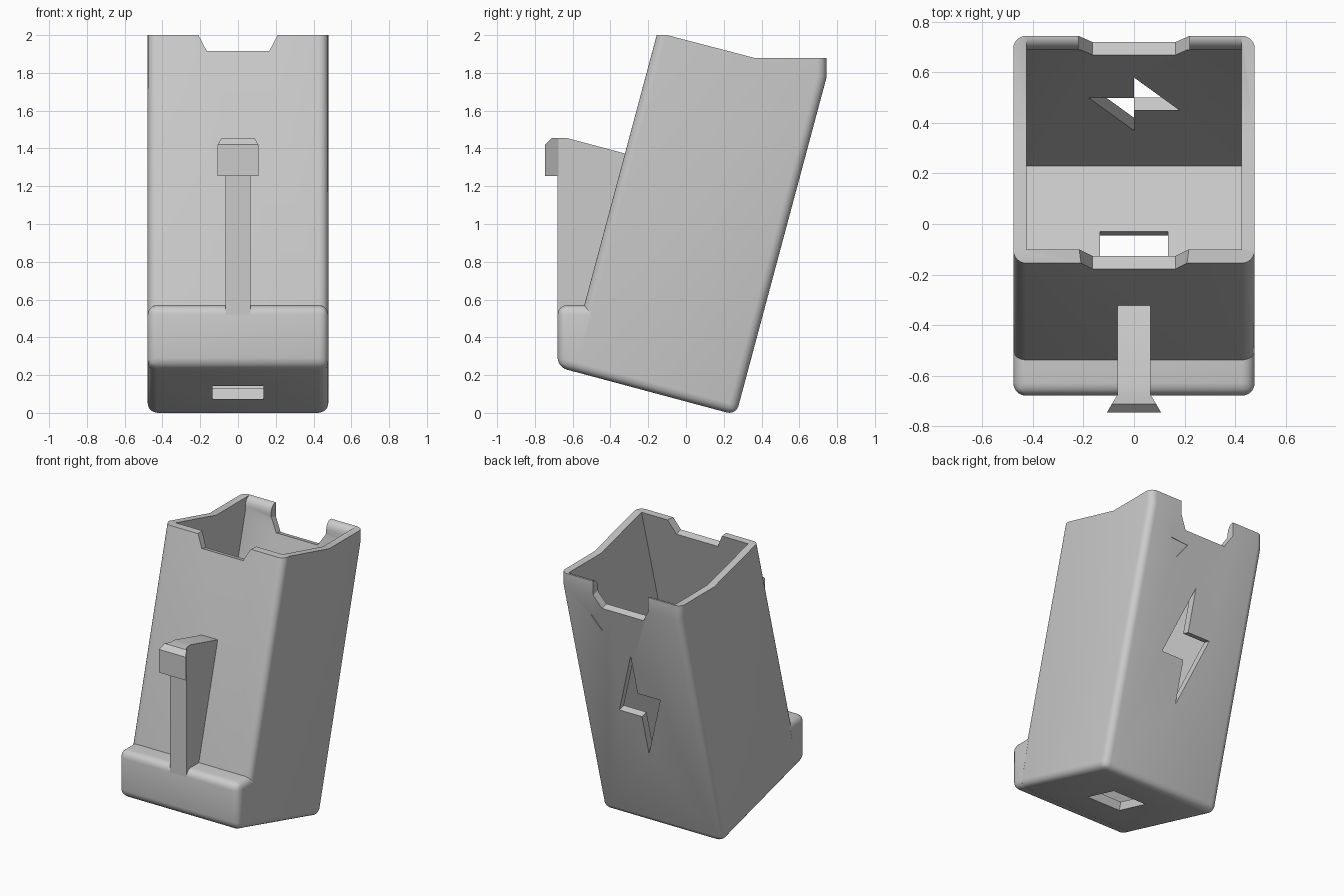
import bpy, bmesh, math
from mathutils import Vector

if "Cube" in bpy.data.objects:
    bpy.data.objects.remove(bpy.data.objects["Cube"])

TILT = math.radians(15)
C, S, T = math.cos(TILT), math.sin(TILT), math.tan(TILT)

grey = bpy.data.materials.new("light grey plastic")
grey.use_nodes = True
grey.diffuse_color = (0.6, 0.6, 0.6, 1)
grey.node_tree.nodes["Principled BSDF"].inputs["Base Color"].default_value = (0.6, 0.6, 0.6, 1)


def loft(name, ring_a, ring_b, bevel_sides=(), bevel_corners=(), radius=0.05):
    """Solid between two matching rings, with chosen edges rounded."""
    bm = bmesh.new()
    a = [bm.verts.new(p) for p in ring_a]
    b = [bm.verts.new(p) for p in ring_b]
    n = len(a)
    bm.faces.new(a)
    bm.faces.new(b[::-1])
    for i in range(n):
        bm.faces.new((a[i], b[i], b[(i + 1) % n], a[(i + 1) % n]))
    edges = [bm.edges.get((r[i], r[(i + 1) % n])) for r in (a, b) for i in bevel_sides]
    edges += [bm.edges.get((a[i], b[i])) for i in bevel_corners]
    if edges:
        bmesh.ops.bevel(bm, geom=edges, offset=radius, offset_type='OFFSET',
                        segments=6, profile=0.5, affect='EDGES', clamp_overlap=False)
    bmesh.ops.recalc_face_normals(bm, faces=bm.faces[:])
    mesh = bpy.data.meshes.new(name)
    bm.to_mesh(mesh)
    bm.free()
    obj = bpy.data.objects.new(name, mesh)
    bpy.context.collection.objects.link(obj)
    return obj


def prism(name, profile, half, **kw):
    """Side profile of (y, z) points extruded across x."""
    return loft(name, [(-half, y, z) for y, z in profile],
                [(half, y, z) for y, z in profile], **kw)


def front_y(z):
    return -0.155 - (2 - z) * T


def back_y(z):
    return 0.745 + (z - 1.78) * T


def wall_cutter(name, outline, wall_y, side, depth, outside=0.05):
    """Outline of (x, z) points on a leaning wall, extruded square to it."""
    inward = Vector((0, C, -S)) * side
    base = [Vector((x, wall_y(z), z)) for x, z in outline]
    return loft(name, [p - inward * outside for p in base],
                [p + inward * depth for p in base])


def mirrored(half_outline):
    return half_outline + [(-x, z) for x, z in half_outline[::-1]]


def cut(obj, cutter):
    cutter.hide_render = True
    mod = obj.modifiers.new("cut", 'BOOLEAN')
    mod.operation, mod.solver, mod.object = 'DIFFERENCE', 'EXACT', cutter
    bpy.context.view_layer.objects.active = obj
    bpy.ops.object.modifier_apply(modifier=mod.name)
    bpy.data.objects.remove(cutter)


# Leaning body with rounded outer edges
body = prism("holder_body",
             [(-0.63, 0.229), (0.265, -0.011), (0.745, 1.78), (0.745, 1.88),
              (0.36, 1.88), (-0.10, 2.0), (-0.155, 2.0)],
             0.478, bevel_sides=(0, 1, 2, 6), bevel_corners=(0, 1))

# Open cavity, leaving a rounded retaining lip on the back wall
cut(body, prism("cavity_cutter",
                [(-0.567, 0.274), (0.23, 0.06), (0.69, 1.78), (0.69, 1.82),
                 (0.695, 1.845), (0.706, 1.864), (0.72, 1.875), (0.738, 1.881),
                 (0.738, 2.1), (-0.073, 2.1)], 0.425))

# Thumb notches in the front and back rims
cut(body, wall_cutter("front_notch_cutter", mirrored([(0.263, 2.1), (0.165, 1.915)]),
                      front_y, 1, 0.12))
cut(body, wall_cutter("back_notch_cutter",
                      mirrored([(0.22, 2.1), (0.22, 1.78), (0.165, 1.69)]),
                      back_y, -1, 0.15))

# Zigzag window through the back wall, and a shallow triangular mark
cut(body, wall_cutter("window_cutter",
                      [(0, 1.355), (0, 1.055), (-0.18, 1.055),
                       (0, 0.57), (0, 0.87), (0.18, 0.87)], back_y, -1, 0.15))
cut(body, wall_cutter("mark_cutter", [(0.27, 1.61), (0.125, 1.6), (0.2, 1.5)],
                      back_y, -1, 0.005))

# Slot through the floor
slot = [(-0.31, 0.143), (-0.045, 0.072)]
low = [(y - 0.1 * S, z - 0.1 * C) for y, z in slot]
high = [(y + 0.15 * S, z + 0.15 * C) for y, z in slot[::-1]]
cut(body, prism("slot_cutter", low + high, 0.135))

# Rounded foot step along the front
lip = prism("front_lip",
            [(-0.68, 0.242), (-0.58, 0.215), (-0.495, 0.57), (-0.68, 0.57)],
            0.478, bevel_sides=(0, 2, 3), bevel_corners=(0, 3))

# Upright rib and its flared hook head
rib = prism("hook_rib",
            [(-0.68, 0.5), (-0.68, 1.455), (-0.63, 1.455), (-0.30, 1.367), (-0.52, 0.5)],
            0.065)
head = prism("hook_head",
             [(-0.747, 1.253), (-0.747, 1.42), (-0.712, 1.455),
              (-0.675, 1.455), (-0.675, 1.253)], 0.065)
for v in head.data.vertices:
    v.co.x *= 1 + 0.66 * (-0.675 - v.co.y) / 0.072

# Colour and shading
for obj in (body, lip, rib, head):
    obj.data.materials.clear()
    obj.data.materials.append(grey)
    for poly in obj.data.polygons:
        poly.material_index = 0
    bpy.ops.object.select_all(action='DESELECT')
    obj.select_set(True)
    bpy.context.view_layer.objects.active = obj
    bpy.ops.object.shade_smooth_by_angle(angle=math.radians(30))
